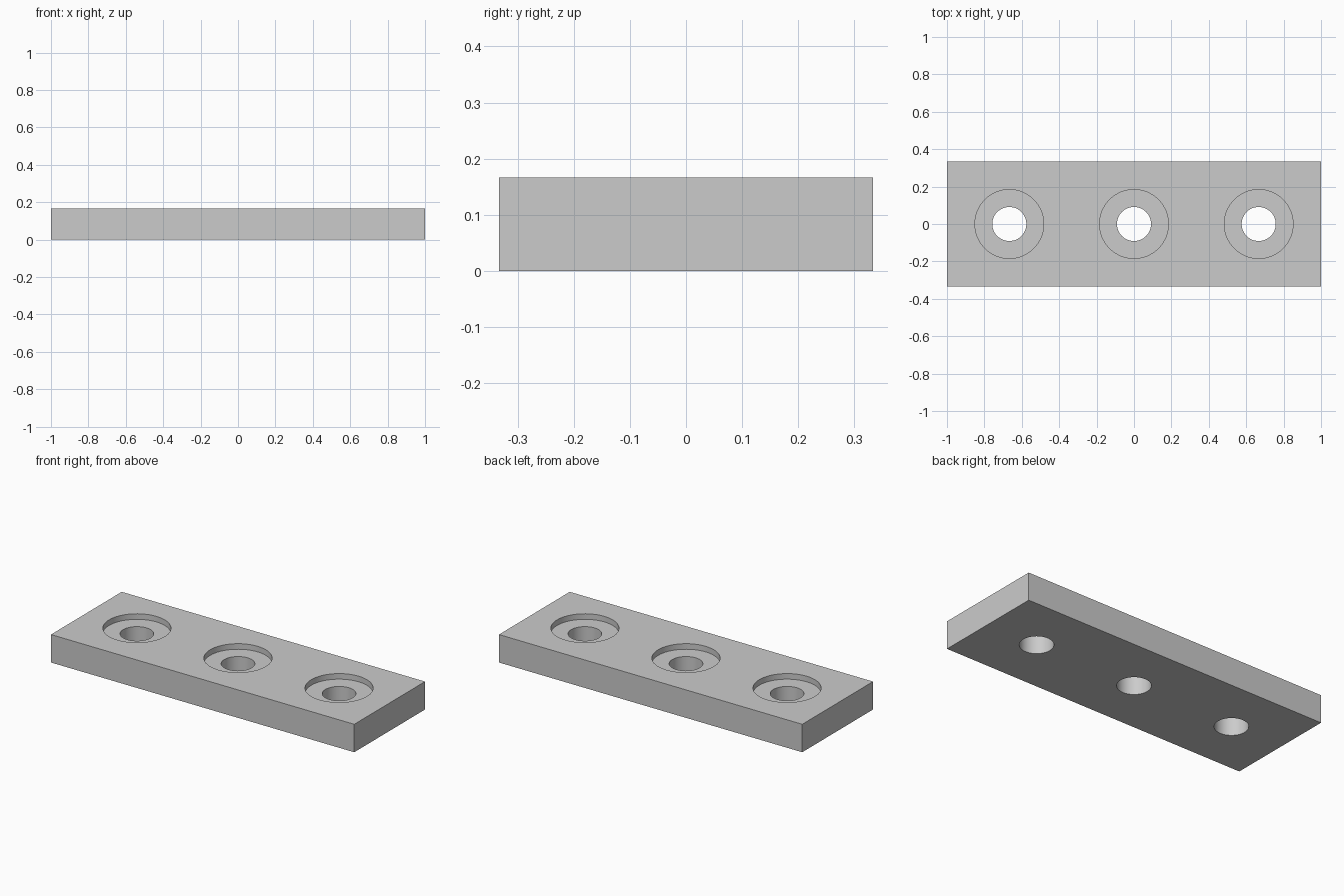
import bpy

old = bpy.data.objects.get("Cube")
if old:
    bpy.data.objects.remove(old, do_unlink=True)

LENGTH, WIDTH, THICK = 2.0, 2 / 3, 1 / 6
HOLE_R, RECESS_R, RECESS_DEPTH = 0.091, 0.184, 1 / 30
SPACING = 2 / 3

grey = bpy.data.materials.new("plain_grey")
grey.use_nodes = True
colour = (0.6, 0.6, 0.6, 1)
grey.diffuse_color = colour
grey.node_tree.nodes["Principled BSDF"].inputs["Base Color"].default_value = colour

# Flat mounting plate
bpy.ops.mesh.primitive_cube_add(size=1, location=(0, 0, THICK / 2))
plate = bpy.context.object
plate.name = "mounting_plate"
plate.scale = (LENGTH, WIDTH, THICK)
bpy.ops.object.transform_apply(location=True, rotation=False, scale=True)
plate.data.materials.append(grey)


def cut(name, x, radius, bottom):
    """Cut a vertical round hole from the given height up through the top."""
    top = THICK + 0.1
    bpy.ops.mesh.primitive_cylinder_add(
        vertices=64, radius=radius, depth=top - bottom,
        location=(x, 0, (top + bottom) / 2))
    cutter = bpy.context.object
    cutter.name = name
    cutter.hide_render = True
    cutter.data.materials.append(grey)
    mod = plate.modifiers.new(name, "BOOLEAN")
    mod.operation = "DIFFERENCE"
    mod.solver = "EXACT"
    mod.object = cutter
    bpy.context.view_layer.objects.active = plate
    bpy.ops.object.modifier_apply(modifier=mod.name)
    bpy.data.objects.remove(cutter, do_unlink=True)


# Three screw holes, each with a shallow round recess
for i in (-1, 0, 1):
    cut("recess_cutter", i * SPACING, RECESS_R, THICK - RECESS_DEPTH)
    cut("hole_cutter", i * SPACING, HOLE_R, -0.1)

# Smooth hole walls, crisp edges
bpy.ops.object.select_all(action="DESELECT")
plate.select_set(True)
bpy.context.view_layer.objects.active = plate
bpy.ops.object.shade_smooth_by_angle()
